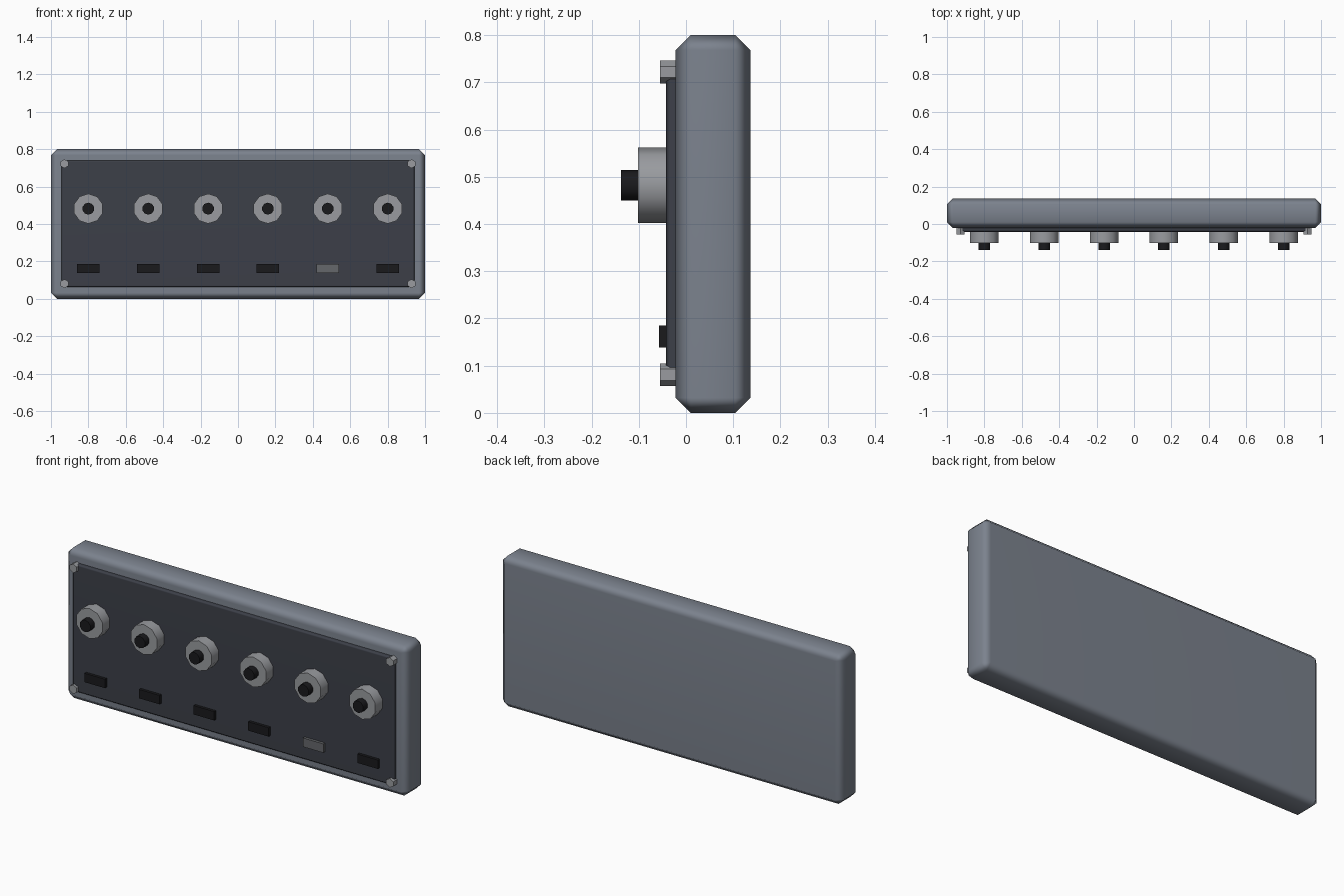
import bpy
import math

if "Cube" in bpy.data.objects:
    bpy.data.objects.remove(bpy.data.objects["Cube"])


def material(name, rgb):
    m = bpy.data.materials.new(name)
    m.diffuse_color = (*rgb, 1)
    m.use_nodes = True
    m.node_tree.nodes["Principled BSDF"].inputs["Base Color"].default_value = m.diffuse_color
    return m


SHELL = material("shell_grey", (0.20, 0.225, 0.27))
DARK = material("panel_dark", (0.045, 0.05, 0.065))
METAL = material("metal", (0.32, 0.33, 0.35))
BLACK = material("black", (0.01, 0.01, 0.012))
LIT = material("button_grey", (0.13, 0.135, 0.145))


def box(name, mat, x, y, z, bevel=0):
    """Box from (min, max) ranges, with an optional single chamfer."""
    bpy.ops.mesh.primitive_cube_add(size=1, location=[sum(r) / 2 for r in (x, y, z)])
    ob = bpy.context.object
    ob.name = name
    ob.scale = [r[1] - r[0] for r in (x, y, z)]
    bpy.ops.object.transform_apply(location=False, rotation=False, scale=True)
    ob.data.materials.append(mat)
    if bevel:
        mod = ob.modifiers.new("chamfer", 'BEVEL')
        mod.width = bevel
        mod.segments = 1
        bpy.ops.object.shade_smooth()
        ob.modifiers.new("normals", 'WEIGHTED_NORMAL')
    return ob


def rod(name, mat, x, z, r, y, sides, smooth=True):
    """Cylinder running along y, with a vertex pointing up."""
    bpy.ops.mesh.primitive_cylinder_add(
        vertices=sides, radius=r, depth=y[1] - y[0],
        location=(x, sum(y) / 2, z), rotation=(math.pi / 2, 0, 0))
    ob = bpy.context.object
    ob.name = name
    ob.data.materials.append(mat)
    if smooth:
        bpy.ops.object.shade_smooth_by_angle(angle=math.radians(50))
    return ob


# Chamfered case and the dark front plate
box("case", SHELL, (-1, 1), (-0.022, 0.137), (0, 0.8), 0.032)
box("front_panel", DARK, (-0.943, 0.943), (-0.042, 0.0), (0.063, 0.74), 0.008)

# Six channels: knob, knob shaft and button (the fifth button is lighter)
for i in range(6):
    x = -0.8 + 0.32 * i
    rod(f"knob_{i + 1}", METAL, x, 0.482, 0.08, (-0.102, -0.04), 10)
    rod(f"knob_shaft_{i + 1}", BLACK, x, 0.482, 0.032, (-0.138, -0.1), 10)
    box(f"button_{i + 1}", LIT if i == 4 else BLACK,
        (x - 0.06, x + 0.06), (-0.057, -0.038), (0.138, 0.185))

# Hexagonal corner screws
for x in (-0.928, 0.928):
    for z in (0.081, 0.722):
        rod("corner_screw", METAL, x, z, 0.024, (-0.055, -0.02), 6, smooth=False)
